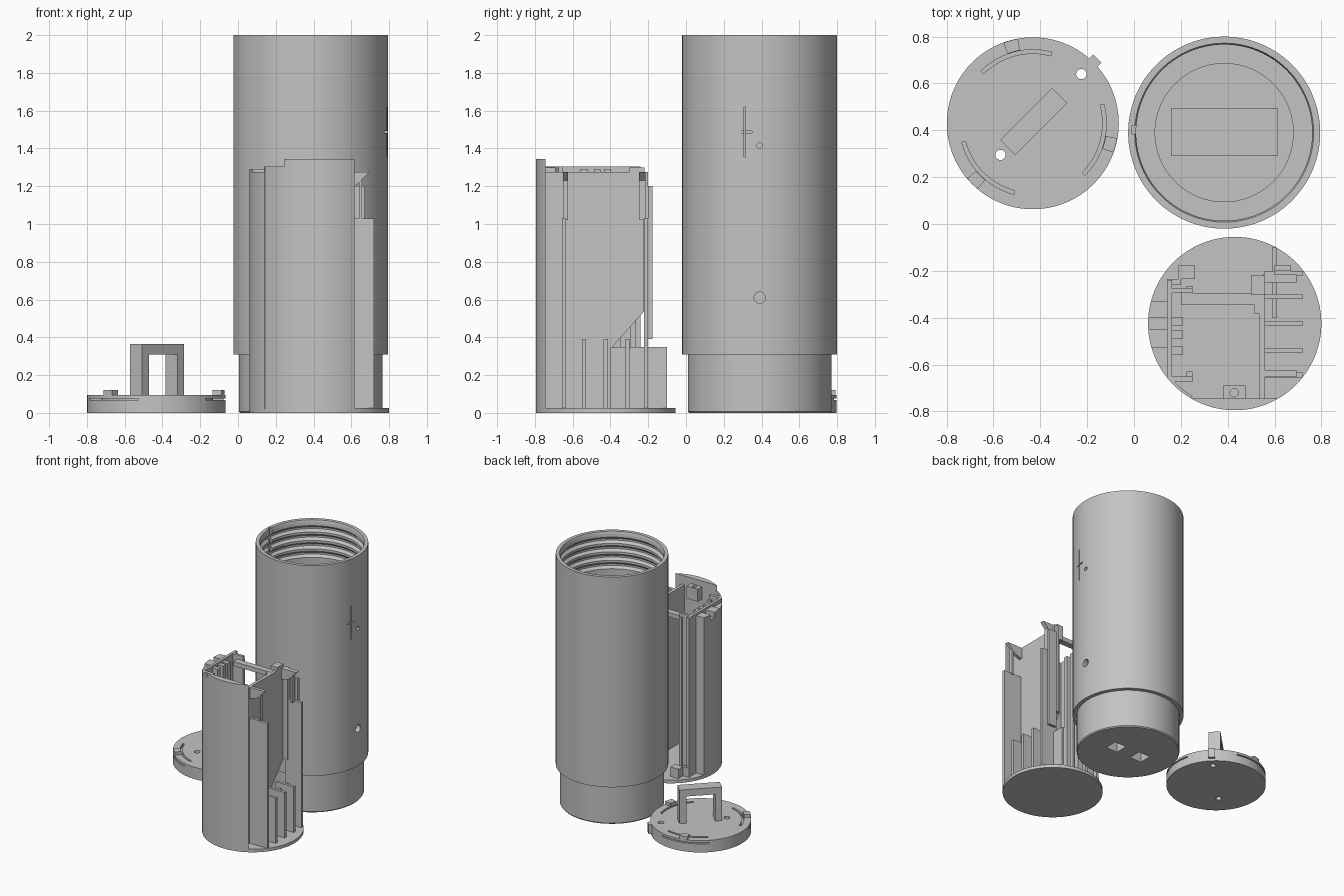
import bpy, bmesh, math
from mathutils import Matrix, Vector

if "Cube" in bpy.data.objects:
    bpy.data.objects.remove(bpy.data.objects["Cube"])

grey = bpy.data.materials.new("light_grey")
grey.diffuse_color = (0.55, 0.55, 0.55, 1)
grey.use_nodes = True
grey.node_tree.nodes["Principled BSDF"].inputs["Base Color"].default_value = grey.diffuse_color


def finish(name, bm, smooth=True):
    bmesh.ops.remove_doubles(bm, verts=bm.verts, dist=1e-5)
    bmesh.ops.recalc_face_normals(bm, faces=bm.faces)
    me = bpy.data.meshes.new(name)
    bm.to_mesh(me)
    bm.free()
    ob = bpy.data.objects.new(name, me)
    bpy.context.collection.objects.link(ob)
    me.materials.append(grey)
    if smooth:
        shade(ob)
    return ob


def shade(ob):
    bpy.ops.object.select_all(action='DESELECT')
    ob.select_set(True)
    bpy.context.view_layer.objects.active = ob
    bpy.ops.object.shade_smooth_by_angle(angle=math.radians(25))


def prism(name, pts, lo, hi, axis='z'):
    """Extrude a closed 2D outline: xy along z, yz along x, or xz along y."""
    place = {'z': lambda a, b, h: (a, b, h), 'x': lambda a, b, h: (h, a, b),
             'y': lambda a, b, h: (a, h, b)}[axis]
    bm = bmesh.new()
    low = [bm.verts.new(place(a, b, lo)) for a, b in pts]
    high = [bm.verts.new(place(a, b, hi)) for a, b in pts]
    bm.faces.new(low)
    bm.faces.new(high)
    n = len(pts)
    for i in range(n):
        j = (i + 1) % n
        bm.faces.new((low[i], low[j], high[j], high[i]))
    return finish(name, bm)


def box(name, x0, x1, y0, y1, z0, z1):
    return prism(name, [(x0, y0), (x1, y0), (x1, y1), (x0, y1)], z0, z1)


def arc(c, r, a0, a1, n=24):
    return [(c[0] + r * math.cos(math.radians(a0 + (a1 - a0) * i / n)),
             c[1] + r * math.sin(math.radians(a0 + (a1 - a0) * i / n))) for i in range(n + 1)]


def band(name, c, r0, r1, a0, a1, z0, z1):
    return prism(name, arc(c, r0, a0, a1) + arc(c, r1, a1, a0), z0, z1)


def disc(name, c, r, z0, z1, n=96, axis='z'):
    return prism(name, arc(c, r, 0, 360, n)[:-1], z0, z1, axis)


def lathe(name, c, profile, n=112):
    bm = bmesh.new()
    vs = [bm.verts.new((c[0] + r, c[1], z)) for r, z in profile]
    es = [bm.edges.new((vs[i], vs[i + 1])) for i in range(len(vs) - 1)]
    bmesh.ops.spin(bm, geom=vs + es, cent=(*c, 0), axis=(0, 0, 1), angle=2 * math.pi, steps=n)
    return finish(name, bm)


def boolean(ob, tools, op='DIFFERENCE'):
    for t in tools:
        m = ob.modifiers.new("bool", 'BOOLEAN')
        m.object, m.operation, m.solver = t, op, 'EXACT'
        bpy.context.view_layer.objects.active = ob
        bpy.ops.object.modifier_apply(modifier=m.name)
        bpy.data.objects.remove(t)
    shade(ob)


# --- outer tube: stepped foot, threaded mouth, inner ledge and floor
T = (0.385, 0.39)
threads = []
for i in range(4):
    z = 1.955 - 0.068 * i
    threads += [(0.376, z), (0.394, z - 0.018), (0.394, z - 0.032), (0.376, z - 0.05)]
tube = lathe("tube", T, [(0, 0), (0.374, 0), (0.38, 0.008), (0.38, 0.31), (0.41, 0.31),
                         (0.41, 2), (0.382, 2), (0.376, 1.985)] + threads +
             [(0.376, 0.34), (0.295, 0.34), (0.295, 0.06), (0, 0.06)])
# strap bridge on the floor with two openings underneath
boolean(tube, [box("bridge", 0.158, 0.613, 0.29, 0.495, 0.03, 0.2)], 'UNION')
cuts = [box("cut", T[0] + s * 0.115 - 0.052, T[0] + s * 0.115 + 0.052, 0.338, 0.442, -0.1, 0.15)
        for s in (-1, 1)]
cuts.append(box("cut", 0.3, 0.47, 0.34, 0.44, 0.07, 0.148))
# side holes, cross slit and inner key groove
cuts += [disc("cut", (T[1], z), r, 0.7, 0.9, 24, 'x') for z, r in ((0.61, 0.03), (1.415, 0.015))]
cuts.append(box("cut", 0.7, 0.9, 0.306, 0.314, 1.355, 1.62))
cuts.append(box("cut", 0.775, 0.9, 0.27, 0.35, 1.483, 1.492))
cuts.append(box("cut", -0.008, 0.05, 0.385, 0.42, 1.7, 2.1))
boolean(tube, cuts)

# --- round cap with spring clips
C = (-0.432, 0.43)
cap = disc("cap", C, 0.367, 0, 0.095)
cuts = [disc("cut", p, 0.022, -0.1, 0.2, 24) for p in ((-0.57, 0.295), (-0.225, 0.64))]
for a in (105, -15, 225):
    cuts.append(band("cut", C, 0.298, 0.314, a - 30, a + 30, 0.07, 0.2))
    cuts.append(band("cut", C, 0.3, 0.4, a - 30, a + 30, 0.068, 0.077))
boolean(cap, cuts)
for a in (105, -15, 225):
    band("cap_clip", C, 0.316, 0.366, a - 5, a + 5, 0.09, 0.12)

# cap handle and edge key, both turned 45 degrees
turn = Matrix.Translation((*C, 0)) @ Matrix.Rotation(math.radians(45), 4, 'Z')
handle = prism("cap_handle", [(-0.157, 0.09), (-0.157, 0.365), (0.157, 0.365), (0.157, 0.09),
                              (0.107, 0.09), (0.107, 0.31), (-0.107, 0.31), (-0.107, 0.09)],
               -0.045, 0.045, 'y')
handle.matrix_world = Matrix.Translation((0.004, 0.007, 0)) @ turn
key = box("cap_key", 0.355, 0.39, -0.025, 0.025, 0.02, 0.095)
key.matrix_world = turn

# --- inner carriage: base and curved front
B, R = (0.43, -0.425), 0.37
disc("carriage_base", B, R, 0, 0.025)
half = math.degrees(math.acos(0.32 / R))
prism("front_shell", arc(B, R, 270 - half, 270 + half), 0.02, 1.345)
band("front_corner_shell", B, R - 0.012, R, 218, 270 - half, 0.02, 1.305)
boss = box("screw_boss", 0.38, 0.477, -0.75, -0.69, 1.2, 1.3)
boolean(boss, [disc("cut", (0.428, -0.72), 0.018, 1.1, 1.4, 20)])


def ang(y):
    return 180 - math.degrees(math.asin((y - B[1]) / R))


# left outer blocks between the side wall and the round outline
for y0, y1, top in ((-0.40, -0.33, 1.29), (-0.45, -0.40, 1.25), (-0.53, -0.45, 1.29), (-0.655, -0.53, 1.275)):
    pts = arc(B, R, ang(y1), ang(y0), 8)
    if y0 > -0.65:
        pts.append((0.141, y0))
    prism("left_block", pts + [(0.141, y1)], 0.02, top)

# left wall with its return flanges and guide ribs
box("left_wall", 0.14, 0.162, -0.66, -0.24, 0.02, 1.305)
box("left_flange", 0.16, 0.25, -0.295, -0.275, 0.02, 1.305)
box("left_flange", 0.16, 0.25, -0.675, -0.65, 0.02, 1.305)
for y in (-0.295, -0.66):
    box("left_lip", 0.225, 0.25, y, y + 0.03, 0.02, 1.275)
for y in (-0.415, -0.47, -0.54):
    box("left_rib", 0.16, 0.21, y - 0.018, y + 0.018, 0.02, 1.29)
box("left_foot", 0.19, 0.26, -0.235, -0.175, 0.02, 0.1)
box("left_foot_link", 0.14, 0.2, -0.26, -0.235, 0.02, 0.1)
box("cross_bar", 0.2, 0.54, -0.345, -0.295, 1.235, 1.27)

# right wall with slanted lower back corner
prism("right_wall", [(-0.75, 0.02), (-0.38, 0.02), (-0.38, 0.36), (-0.22, 0.54),
                     (-0.22, 1.275), (-0.75, 1.275)], 0.535, 0.56, 'x')
box("right_inner_rail", 0.515, 0.536, -0.385, -0.345, 0.02, 1.275)
box("right_low_wall", 0.59, 0.61, -0.4, -0.1, 0.02, 0.35)
box("right_back_flange", 0.555, 0.6, -0.225, -0.2, 0.54, 1.275)

# cooling fins and tall side panels
for y in (-0.54, -0.425, -0.31):
    box("right_fin", 0.56, 0.72, y - 0.011, y + 0.011, 0.02, 0.39)
box("back_fin", 0.6, 0.72, -0.222, -0.2, 0.02, 0.35)
box("front_side_panel", 0.555, 0.72, -0.656, -0.634, 0.02, 1.03)
box("back_side_panel", 0.58, 0.72, -0.222, -0.2, 0.35, 1.03)
box("back_rail", 0.6, 0.67, -0.2, -0.178, 0.39, 1.2)

# latch hooks above the side panels
for y0, y1 in ((-0.65, -0.625), (-0.25, -0.215)):
    prism("latch_hook", [(0.55, 1.18), (0.62, 1.2), (0.695, 1.275), (0.55, 1.275)], y0, y1, 'y')
    box("latch_stem", 0.64, 0.656, y0, y1, 1.02, 1.23)
box("top_stop", 0.5, 0.56, -0.3, -0.22, 1.18, 1.3)
